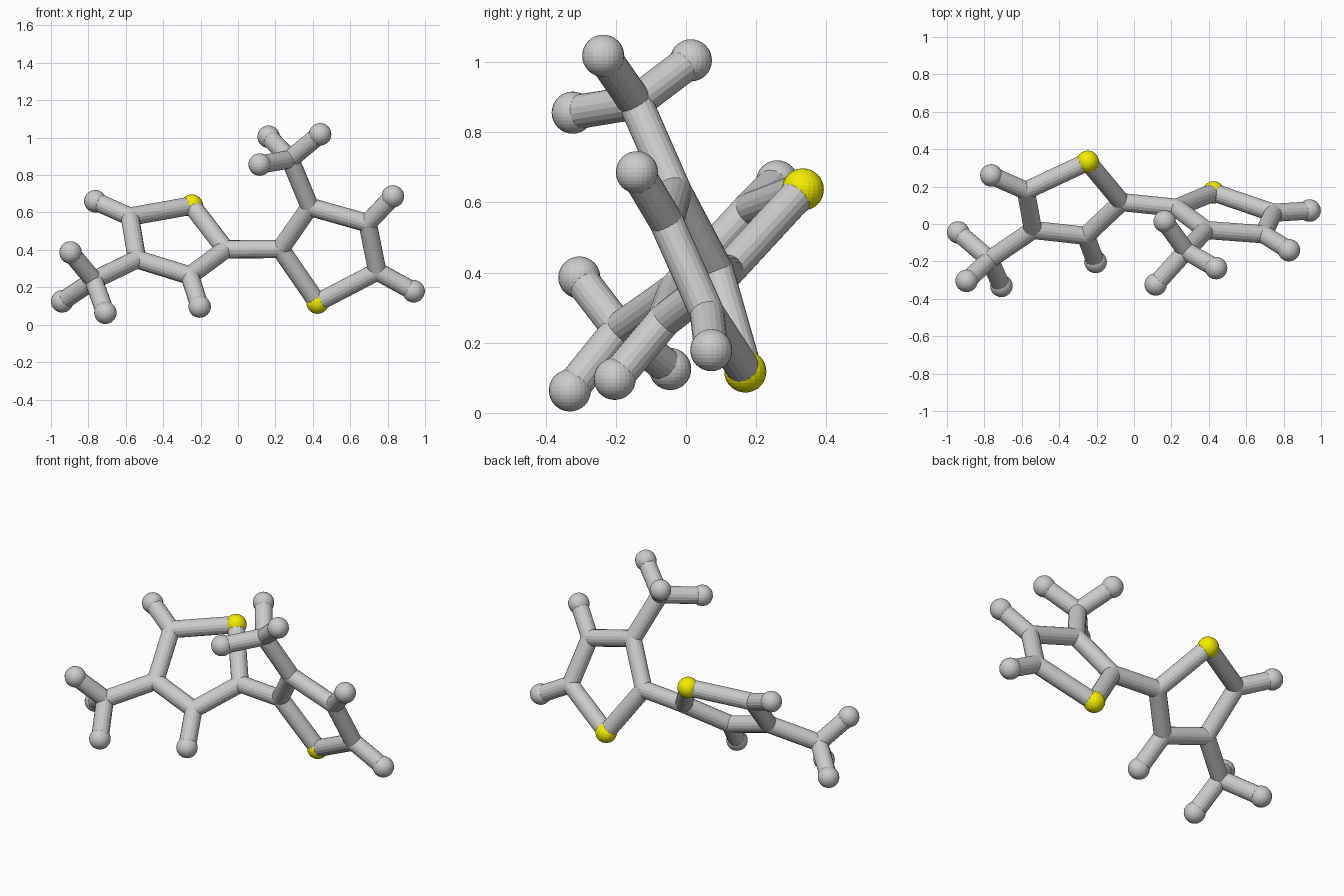
import bpy
from mathutils import Vector

if "Cube" in bpy.data.objects:
    bpy.data.objects.remove(bpy.data.objects["Cube"])

BOND_R, JOINT_R, H_R, S_R = 0.049, 0.049, 0.06, 0.06

# Atom centres: ring A (left), ring B (right), each with a methyl group
atoms = {
    "sulfur_a": (-0.247, 0.333, 0.637),
    "carbon_a2": (-0.067, 0.117, 0.403),
    "carbon_a3": (-0.258, -0.063, 0.263),
    "carbon_a4": (-0.54, -0.032, 0.35),
    "carbon_a5": (-0.578, 0.178, 0.578),
    "methyl_a": (-0.772, -0.19, 0.238),
    "hydrogen_a3": (-0.205, -0.203, 0.097),
    "hydrogen_a5": (-0.763, 0.26, 0.66),
    "hydrogen_a6": (-0.895, -0.304, 0.386),
    "hydrogen_a7": (-0.94, -0.045, 0.125),
    "hydrogen_a8": (-0.709, -0.331, 0.064),
    "sulfur_b": (0.425, 0.169, 0.118),
    "carbon_b2": (0.227, 0.087, 0.405),
    "carbon_b3": (0.384, -0.032, 0.63),
    "carbon_b4": (0.693, -0.055, 0.543),
    "carbon_b5": (0.745, 0.06, 0.285),
    "methyl_b": (0.278, -0.144, 0.885),
    "hydrogen_b4": (0.828, -0.14, 0.686),
    "hydrogen_b5": (0.939, 0.072, 0.179),
    "hydrogen_b6": (0.164, 0.014, 1.005),
    "hydrogen_b7": (0.439, -0.236, 1.018),
    "hydrogen_b8": (0.116, -0.323, 0.856),
}

# Bonds repeat per ring; the two rings are joined at their second carbons
bonds = [("carbon_a2", "carbon_b2")]
for r in "ab":
    ring = [f"sulfur_{r}"] + [f"carbon_{r}{i}" for i in range(2, 6)]
    bonds += list(zip(ring, ring[1:] + ring[:1]))
    bonds += [(f"methyl_{r}", f"hydrogen_{r}{i}") for i in (6, 7, 8)]
bonds += [("carbon_a4", "methyl_a"), ("carbon_a3", "hydrogen_a3"),
          ("carbon_a5", "hydrogen_a5"), ("carbon_b3", "methyl_b"),
          ("carbon_b4", "hydrogen_b4"), ("carbon_b5", "hydrogen_b5")]

yellow = bpy.data.materials.new("sulfur_yellow")
yellow.diffuse_color = (0.9, 0.85, 0.0, 1)
yellow.use_nodes = True
yellow.node_tree.nodes["Principled BSDF"].inputs["Base Color"].default_value = yellow.diffuse_color


def ball(name, pos):
    radius = H_R if name.startswith("hydrogen") else S_R if name.startswith("sulfur") else JOINT_R
    bpy.ops.mesh.primitive_uv_sphere_add(segments=24, ring_count=16, radius=radius, location=pos)
    ob = bpy.context.object
    ob.name = name
    if name.startswith("sulfur"):
        ob.data.materials.append(yellow)


def stick(a, b):
    p, q = Vector(atoms[a]), Vector(atoms[b])
    d = q - p
    bpy.ops.mesh.primitive_cylinder_add(vertices=18, radius=BOND_R, depth=d.length, location=(p + q) / 2)
    ob = bpy.context.object
    ob.name = f"bond_{a}_{b}"
    ob.rotation_euler = d.to_track_quat('Z', 'Y').to_euler()


for name, pos in atoms.items():
    ball(name, pos)
for a, b in bonds:
    stick(a, b)
